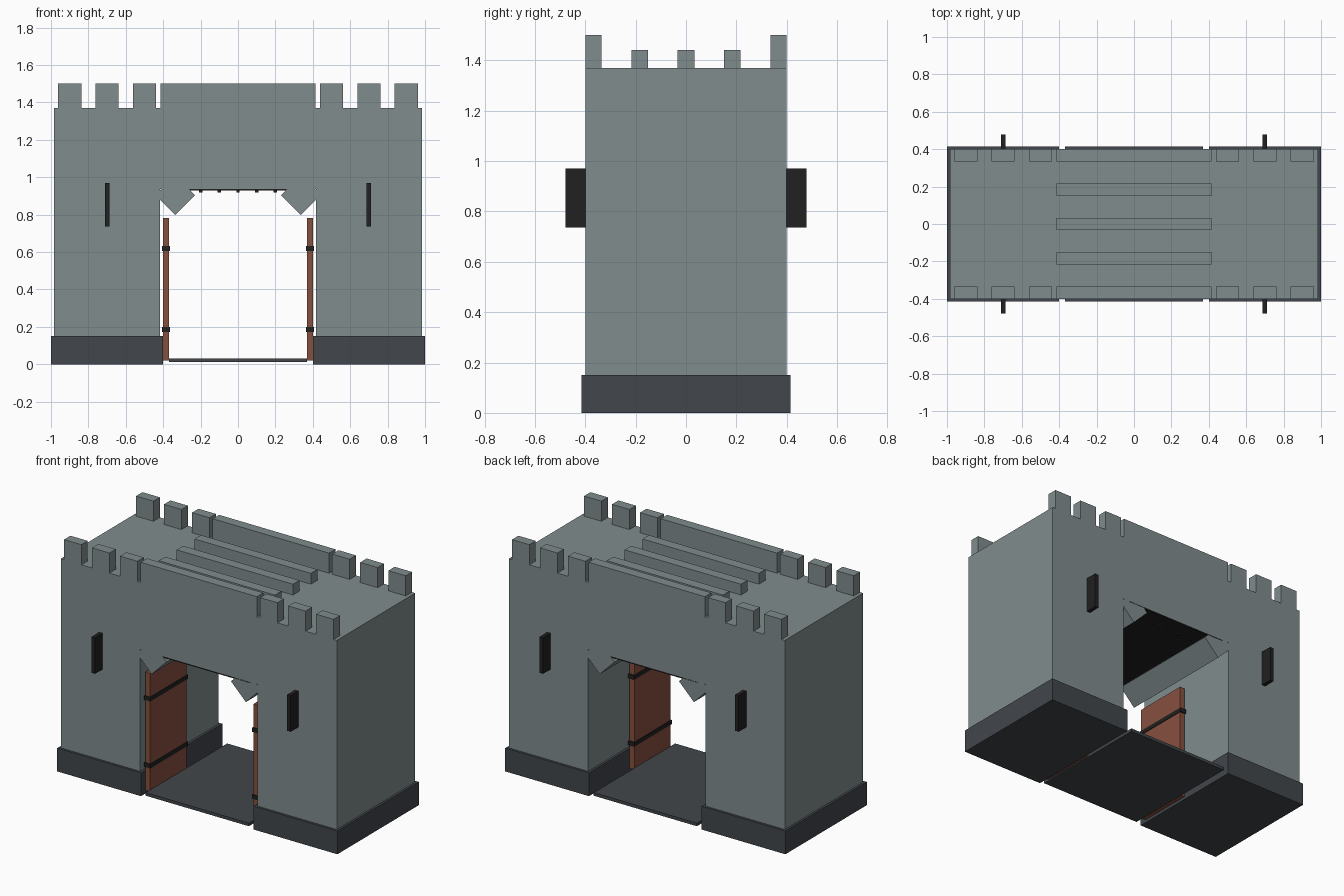
import bpy
import math

if "Cube" in bpy.data.objects:
    bpy.data.objects.remove(bpy.data.objects["Cube"])


def material(name, rgb):
    m = bpy.data.materials.new(name)
    m.diffuse_color = (*rgb, 1.0)
    m.use_nodes = True
    m.node_tree.nodes["Principled BSDF"].inputs["Base Color"].default_value = m.diffuse_color
    return m


STONE = material("grey_stone", (0.220, 0.262, 0.270))
SLATE = material("dark_slate", (0.054, 0.061, 0.070))
WOOD = material("brown_wood", (0.240, 0.080, 0.048))
IRON = material("black_iron", (0.015, 0.015, 0.016))


def box(name, x, y, z, mat, turn=0.0):
    """Box from (min, max) ranges, optionally turned about the y axis."""
    ranges = (x, y, z)
    centre = [(a + b) / 2 for a, b in ranges]
    bpy.ops.mesh.primitive_cube_add(size=1, location=centre)
    ob = bpy.context.object
    ob.name = name
    ob.scale = [abs(b - a) for a, b in ranges]
    ob.rotation_euler = (0, turn, 0)
    bpy.ops.object.transform_apply(location=False, rotation=True, scale=True)
    ob.data.materials.append(mat)
    return ob


def side(s, a, b):
    """Range a..b mirrored to the side given by s."""
    return tuple(sorted((s * a, s * b)))


for s, label in ((-1, "left"), (1, "right")):
    # tower and plinth
    box(f"{label}_tower", side(s, 0.418, 0.985), (-0.4, 0.4), (0.15, 1.37), STONE)
    box(f"{label}_plinth", side(s, 0.402, 1.0), (-0.415, 0.415), (0, 0.15), SLATE)

    # open door leaf with two iron straps
    box(f"{label}_door", side(s, 0.368, 0.402), (-0.37, 0.0), (0.02, 0.783), WOOD)
    for z in (0.173, 0.605):
        box(f"{label}_door_strap", side(s, 0.364, 0.407), (-0.375, 0.008),
            (z, z + 0.027), IRON)

    # square corner brace, turned 45 degrees, under the lintel
    box(f"{label}_brace", side(s, 0.261, 0.411), (-0.4, 0.4), (0.83, 0.98),
        STONE, math.radians(45))

    # merlons and arrow slits, front and back
    for f in (-1, 1):
        for x in (0.50, 0.70, 0.90):
            box(f"{label}_merlon", side(s, x - 0.062, x + 0.062),
                side(f, 0.335, 0.4), (1.37, 1.5), STONE)
        box(f"{label}_arrow_slit", side(s, 0.686, 0.711), side(f, 0.38, 0.478),
            (0.737, 0.97), IRON)

# gate lintel and parapets
box("lintel", (-0.418, 0.418), (-0.4, 0.4), (0.936, 1.37), STONE)
for f in (-1, 1):
    box("centre_parapet", (-0.415, 0.415), side(f, 0.335, 0.4), (1.37, 1.5), STONE)

# low ribs on the roof
for y in (-0.183, 0.0, 0.183):
    box("roof_rib", (-0.415, 0.415), (y - 0.033, y + 0.033), (1.37, 1.44), STONE)

# passage ceiling and raised gate tips
box("passage_ceiling", (-0.37, 0.37), (-0.4, 0.4), (0.928, 0.937), IRON)
for i in range(-2, 3):
    box("raised_gate_bar", (i * 0.1 - 0.009, i * 0.1 + 0.009), (0.29, 0.31),
        (0.918, 0.93), IRON)

# passage floor
box("passage_floor", (-0.368, 0.368), (-0.415, 0.415), (0.012, 0.032), SLATE)
